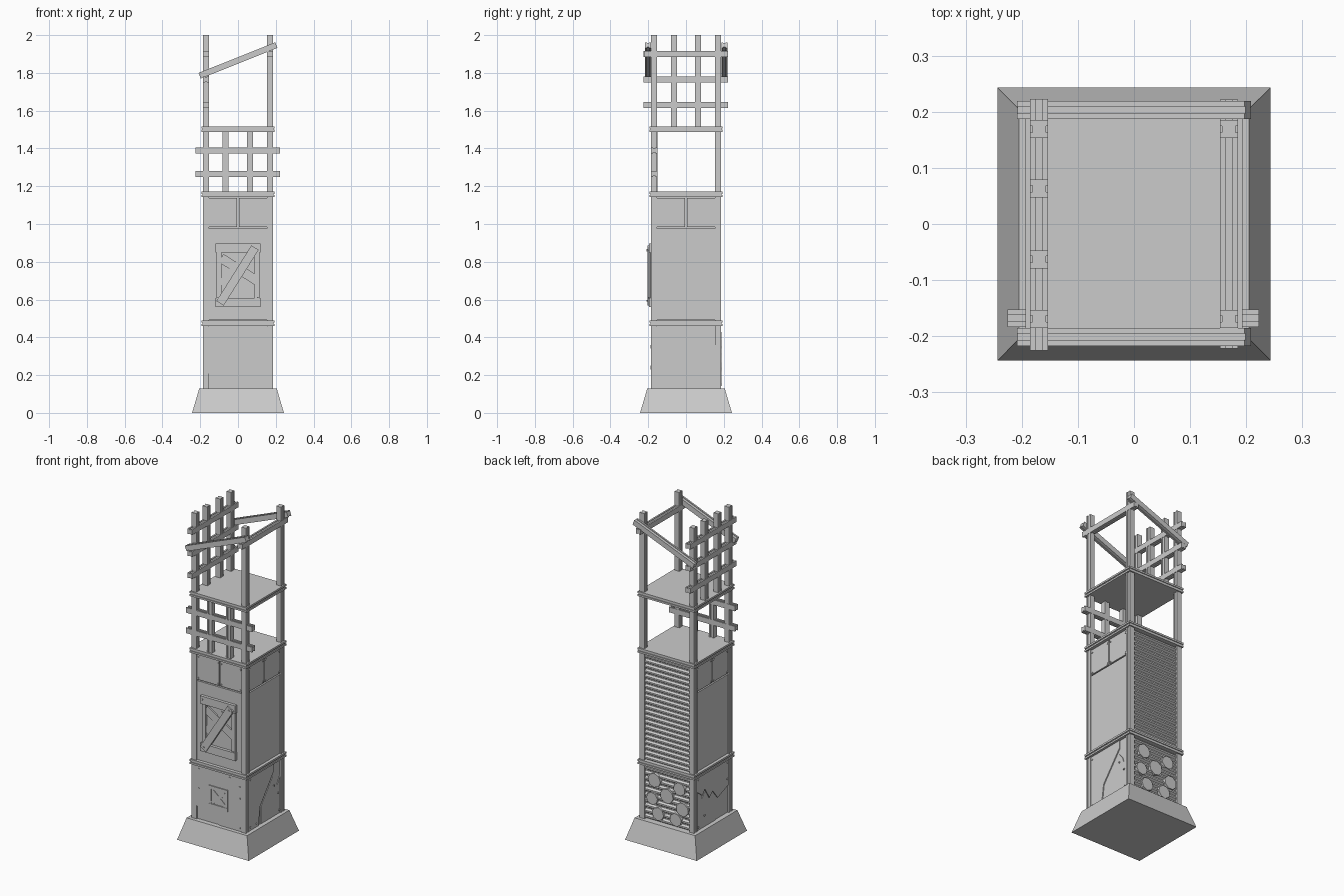
import bpy, bmesh, math
from mathutils import Vector, Matrix

if "Cube" in bpy.data.objects:
    bpy.data.objects.remove(bpy.data.objects["Cube"])

FACES = {"front": 0, "right": 90, "back": 180, "left": 270}


def extrude(name, base, offset):
    """Solid from a planar outline swept along an offset."""
    bm = bmesh.new()
    a = [bm.verts.new(p) for p in base]
    b = [bm.verts.new(p + offset) for p in base]
    bm.faces.new(a)
    bm.faces.new(b[::-1])
    n = len(a)
    for i in range(n):
        bm.faces.new((a[i], b[i], b[(i + 1) % n], a[(i + 1) % n]))
    bmesh.ops.recalc_face_normals(bm, faces=bm.faces)
    me = bpy.data.meshes.new(name)
    bm.to_mesh(me)
    bm.free()
    ob = bpy.data.objects.new(name, me)
    bpy.context.collection.objects.link(ob)
    return ob


def plate(name, face, pts, d0, d1):
    """Flat plate on a wall: pts are (across, z), d0..d1 the distance from the axis."""
    rot = Matrix.Rotation(math.radians(FACES[face]), 3, 'Z')
    return extrude(name, [rot @ Vector((u, -d0, z)) for u, z in pts], rot @ Vector((0, d0 - d1, 0)))


def rect(u0, u1, z0, z1):
    return [(u0, z0), (u1, z0), (u1, z1), (u0, z1)]


def ngon(u, z, r, n, start=0.0):
    return [(u + r * math.cos(start + i * math.tau / n), z + r * math.sin(start + i * math.tau / n)) for i in range(n)]


def board(name, face, a, b, w, d0, d1):
    a, b = Vector(a), Vector(b)
    t = (b - a).normalized() * w / 2
    s = Vector((-t.y, t.x))
    plate(name, face, [tuple(p) for p in (a + s, a - s, b - s, b + s)], d0, d1)


def rivets(face, spots, d):
    for u, z in spots:
        plate(face + "_rivet", face, ngon(u, z, 0.005, 6), d - 0.004, d + 0.004)


def beam(name, p, q, flange):
    """Girder with shallow grooves on two sides."""
    p, q, f = Vector(p), Vector(q), Vector(flange)
    g = (q - p).normalized().cross(f)
    h, k, w = 0.016, 0.006, 0.012
    half = [(-h, -h), (-k, -h), (-k, -w), (k, -w), (k, -h), (h, -h)]
    prof = half + [(-a, -b) for a, b in half]
    extrude(name, [p + f * a + g * b for a, b in prof], q - p)


def slab(name, h, z0, z1):
    return plate(name, "front", rect(-h, h, z0, z1), -h, h)


X, Y = (1, 0, 0), (0, 1, 0)

# Tapered concrete base
base = slab("base", 0.243, 0, 0.13)
for v in base.data.vertices:
    if v.co.z > 0.1:
        v.co.x *= 0.205 / 0.243
        v.co.y *= 0.205 / 0.243

# Corner posts
for x in (-0.169, 0.169):
    for y in (-0.169, 0.169):
        beam("corner_post", (x, y, 0.13), (x, y, 2.0), Y)

# Grooved floor decks
for z in (0.46, 1.142, 1.488):
    slab("floor_bottom", 0.193, z, z + 0.011)
    slab("floor_middle", 0.188, z + 0.011, z + 0.018)
    slab("floor_top", 0.193, z + 0.018, z + 0.029)

# Inner core behind the wall panels
slab("core", 0.166, 0.13, 1.142)

# Upper wall panels: two small over one large
for face in ("front", "right", "left"):
    plate(face + "_large_panel", face, rect(-0.153, 0.153, 0.492, 0.975), 0.16, 0.178)
    for s in (-1, 1):
        u0, u1 = sorted((s * 0.004, s * 0.153))
        plate(face + "_small_panel", face, rect(u0, u1, 0.983, 1.138), 0.16, 0.178)
        rivets(face, [(s * u, z) for u in (0.012, 0.143) for z in (0.993, 1.12)], 0.178)
    plate(face + "_lower_panel", face, rect(-0.153, 0.153, 0.13, 0.46), 0.16, 0.175)

# Corrugated back walls
for z0, z1, n in ((0.489, 1.142, 21), (0.13, 0.46, 10)):
    prof = [(-0.155, z0)]
    step = (z1 - z0) / n
    for i in range(n):
        for t, d in ((0.05, 0.168), (0.3, 0.18), (0.6, 0.18), (0.85, 0.168)):
            prof.append((d, z0 + (i + t) * step))
    prof[0] = (0.155, z0)
    prof.append((0.155, z1))
    extrude("corrugated_wall", [Vector((-0.154, d, z)) for d, z in prof], Vector((0.308, 0, 0)))

# Patches on the lower back wall
for i, (u, z, r) in enumerate([(-0.085, 0.385, 0.043), (0.085, 0.375, 0.04), (0.0, 0.31, 0.045), (-0.1, 0.27, 0.038),
                               (0.105, 0.255, 0.042), (-0.06, 0.185, 0.04), (0.06, 0.18, 0.04)]):
    plate("round_patch", "back", ngon(u, z, r, 8, i * 0.3), 0.17, 0.188)

# Broken overlay plates on the lower walls
plate("front_broken_plate", "front", [(-0.153, 0.21), (-0.12, 0.19), (-0.09, 0.2), (-0.06, 0.16), (-0.03, 0.17),
      (0.0, 0.13), (0.153, 0.13), (0.153, 0.458), (-0.153, 0.458)], 0.17, 0.181)
plate("right_broken_plate", "right", [(-0.153, 0.13), (-0.06, 0.13), (-0.045, 0.24), (0.09, 0.41), (0.09, 0.458),
      (-0.153, 0.458)], 0.17, 0.181)
plate("right_corner_plate", "right", [(-0.035, 0.13), (0.153, 0.13), (0.153, 0.36), (0.125, 0.31), (0.115, 0.34),
      (0.08, 0.38), (-0.035, 0.235)], 0.17, 0.179)
plate("left_broken_plate", "left", [(-0.153, 0.37), (-0.1, 0.33), (-0.075, 0.36), (-0.03, 0.29), (0.0, 0.32),
      (0.05, 0.26), (0.153, 0.3), (0.153, 0.458), (-0.153, 0.458)], 0.17, 0.181)
plate("left_corner_plate", "left", [(-0.153, 0.13), (0.03, 0.13), (-0.02, 0.2), (-0.04, 0.28), (-0.08, 0.34),
      (-0.1, 0.31), (-0.153, 0.35)], 0.17, 0.179)
rivets("front", [(-0.14, 0.32), (-0.14, 0.44), (0.14, 0.33), (0.14, 0.15), (0.14, 0.4), (0.07, 0.44)], 0.181)
rivets("right", [(-0.14, 0.15), (-0.14, 0.44), (-0.08, 0.15), (0.09, 0.32), (0.13, 0.26), (0.14, 0.15)], 0.181)
rivets("left", [(-0.14, 0.15), (-0.14, 0.44), (0.14, 0.44), (-0.08, 0.2), (0.14, 0.34)], 0.181)

# Large boarded window
board("window_cross_board", "front", (-0.09, 0.82), (0.1, 0.70), 0.05, 0.17, 0.186)
board("window_cross_board", "front", (-0.09, 0.68), (0.03, 0.82), 0.04, 0.17, 0.184)
for s in (-1, 1):
    plate("window_side", "front", rect(s * 0.1 - 0.013, s * 0.1 + 0.013, 0.6, 0.87), 0.17, 0.189)
for z in (0.56, 0.85):
    plate("window_rail", "front", rect(-0.12, 0.118, z, z + 0.048), 0.17, 0.196)
board("window_diagonal", "front", (-0.095, 0.58), (0.09, 0.875), 0.045, 0.188, 0.205)
rivets("front", [(-0.088, 0.593), (0.082, 0.862), (0.1, 0.86)], 0.205)
rivets("front", [(-0.105, 0.88), (0.105, 0.61), (-0.105, 0.61)], 0.196)

# Small boarded window
for z in (0.23, 0.34):
    plate("small_window_rail", "front", rect(-0.07, 0.06, z, z + 0.02), 0.17, 0.187)
for u in (-0.07, 0.042):
    plate("small_window_side", "front", rect(u, u + 0.018, 0.25, 0.34), 0.17, 0.186)
board("small_window_board", "front", (-0.05, 0.335), (0.04, 0.255), 0.02, 0.17, 0.184)
board("small_window_board", "front", (-0.05, 0.255), (0.04, 0.335), 0.02, 0.17, 0.186)

# Front lattice on the open storey
for x in (-0.065, 0.063):
    beam("front_lattice_upright", (x, -0.168, 1.17), (x, -0.168, 1.49), X)
for z in (1.265, 1.39):
    beam("front_lattice_rail", (-0.225, -0.168, z), (0.223, -0.168, z), Y)

# Left lattice and right rail on the top storey
for y in (-0.063, 0.063):
    beam("left_lattice_upright", (-0.169, y, 1.515), (-0.169, y, 2.0), Y)
for z in (1.63, 1.765, 1.9):
    beam("left_lattice_rail", (-0.169, -0.225, z), (-0.169, 0.223, z), X)
beam("right_rail", (0.169, -0.222, 1.9), (0.169, 0.222, 1.9), X)

# Sloping braces front and back
for y in (-0.201, 0.203):
    beam("sloping_brace", (-0.203, y, 1.785), (0.203, y, 1.947), Y)
